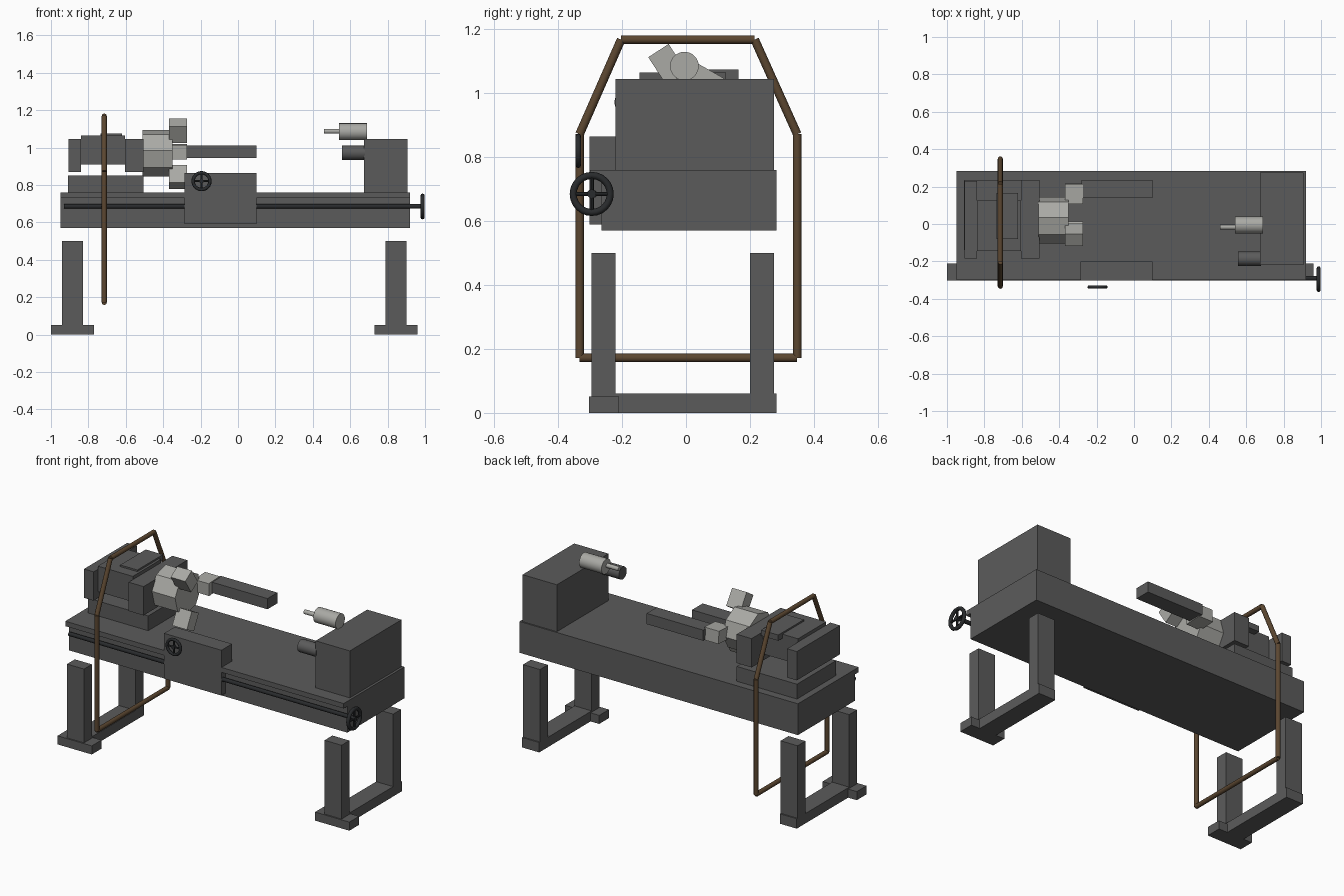
import bpy, math
from mathutils import Vector, Matrix

if "Cube" in bpy.data.objects:
    bpy.data.objects.remove(bpy.data.objects["Cube"])


def material(name, rgb):
    m = bpy.data.materials.new(name)
    m.diffuse_color = (*rgb, 1)
    m.use_nodes = True
    m.node_tree.nodes["Principled BSDF"].inputs["Base Color"].default_value = m.diffuse_color
    return m


GREY = material("grey_iron", (0.105, 0.105, 0.105))
LIGHT = material("light_steel", (0.40, 0.40, 0.375))
BROWN = material("brown_tube", (0.105, 0.062, 0.03))
BLACK = material("black_steel", (0.022, 0.024, 0.026))


def finish(ob, name, mat):
    ob.name = name
    ob.data.materials.append(mat)
    return ob


def box(name, x, y, z, mat=GREY):
    """Box from its (min, max) range on each axis."""
    bpy.ops.mesh.primitive_cube_add(size=1)
    ob = bpy.context.object
    ob.data.transform(Matrix.Translation([(r[0] + r[1]) / 2 for r in (x, y, z)])
                      @ Matrix.Diagonal([r[1] - r[0] for r in (x, y, z)] + [1]))
    return finish(ob, name, mat)


def rod(name, a, b, radius, mat, sides=12, smooth=True):
    """Cylinder between two points."""
    a, b = Vector(a), Vector(b)
    bpy.ops.mesh.primitive_cylinder_add(vertices=sides, radius=radius, depth=(b - a).length,
                                        location=(a + b) / 2)
    ob = bpy.context.object
    ob.rotation_euler = (b - a).to_track_quat('Z', 'Y').to_euler()
    if smooth:
        bpy.ops.object.shade_smooth_by_angle(angle=math.radians(40))
    return finish(ob, name, mat)


def handwheel(name, centre, axis, major, minor):
    """Rim with hub and four spokes, facing along axis."""
    c, n = Vector(centre), Vector(axis)
    bpy.ops.mesh.primitive_torus_add(major_radius=major, minor_radius=minor, location=c,
                                     major_segments=24, minor_segments=8)
    ob = bpy.context.object
    ob.rotation_euler = n.to_track_quat('Z', 'Y').to_euler()
    bpy.ops.object.shade_smooth_by_angle(angle=math.radians(50))
    finish(ob, name + "_rim", BLACK)
    side = n.cross(Vector((0, 0, 1)))
    for d, label in ((side, "cross"), (Vector((0, 0, 1)), "upright")):
        rod(f"{name}_{label}_spoke", c - d * major, c + d * major, minor * 0.6, BLACK, 8)
    rod(name + "_hub", c - n * minor, c + n * minor, minor * 1.3, BLACK)


# Bed with overhanging front lip
box("bed", (-0.95, 0.92), (-0.265, 0.283), (0.57, 0.76))
box("bed_lip", (-0.95, 0.92), (-0.30, -0.265), (0.73, 0.76))

# Stands: two posts on a cross bar, wide foot at the front
for label, cx in (("left", -0.885), ("right", 0.845)):
    post = (cx - 0.057, cx + 0.057)
    box(label + "_front_post", post, (-0.295, -0.22), (0.05, 0.50))
    box(label + "_back_post", post, (0.20, 0.275), (0.05, 0.50))
    box(label + "_cross_bar", post, (-0.295, 0.283), (0, 0.06))
    box(label + "_foot", (cx - 0.115, cx + 0.115), (-0.303, -0.21), (0, 0.052))

# Headstock
box("headstock_base", (-0.91, -0.505), (-0.14, 0.235), (0.76, 0.85))
box("headstock_end_plate", (-0.905, -0.84), (-0.185, 0.23), (0.87, 1.045))
box("headstock_chuck_plate", (-0.605, -0.505), (-0.185, 0.235), (0.87, 1.045))
box("headstock_body", (-0.84, -0.605), (-0.145, 0.125), (0.91, 1.065))
box("headstock_cover", (-0.735, -0.62), (-0.08, 0.165), (1.04, 1.075))

# Octagonal chuck and its three jaws
CY, CZ = 0.02, 0.97
verts = [(x, CY - 0.125 * math.sin(math.radians(45 * k - 7)),
          CZ + 0.125 * math.cos(math.radians(45 * k - 7)))
         for x in (-0.51, -0.35) for k in range(8)]
faces = [(k, k + 8, (k + 1) % 8 + 8, (k + 1) % 8) for k in range(8)]
faces += [tuple(range(8)), tuple(range(15, 7, -1))]
mesh = bpy.data.meshes.new("chuck")
mesh.from_pydata(verts, [], faces)
chuck = bpy.data.objects.new("chuck", mesh)
bpy.context.collection.objects.link(chuck)
finish(chuck, "chuck", LIGHT)
for i in range(3):
    jaw = box(f"chuck_jaw_{i + 1}", (-0.37, -0.272), (-0.038, 0.038), (0.09, 0.195), LIGHT)
    jaw.location = (0, CY, CZ)
    jaw.rotation_euler.x = math.radians(33 + 120 * i)

# Carriage and rear arm
box("carriage", (-0.285, 0.10), (-0.302, -0.20), (0.59, 0.865))
box("rear_arm", (-0.28, 0.10), (0.14, 0.235), (0.945, 1.01))

# Tailstock with spindle, centre point and lower quill
box("tailstock", (0.675, 0.905), (-0.22, 0.275), (0.76, 1.045))
rod("tailstock_spindle", (0.54, -0.005, 1.085), (0.69, -0.005, 1.085), 0.045, LIGHT, 20)
rod("tailstock_point", (0.46, -0.017, 1.087), (0.545, -0.017, 1.087), 0.013, LIGHT)
rod("tailstock_quill", (0.555, -0.186, 0.972), (0.68, -0.186, 0.972), 0.038, GREY, 20)

# Feed rod and handwheels
rod("feed_rod", (-0.93, -0.29, 0.685), (0.985, -0.29, 0.685), 0.012, BLACK)
handwheel("feed_wheel", (0.987, -0.295, 0.685), (1, 0, 0), 0.058, 0.011)
handwheel("carriage_wheel", (-0.195, -0.337, 0.82), (0, 1, 0), 0.045, 0.009)

# Closed tubular guard frame around the headstock end
loop = [(-0.333, 0.172), (-0.333, 0.872), (-0.203, 1.168),
        (0.215, 1.168), (0.348, 0.872), (0.348, 0.172)]
for i, (p, q) in enumerate(zip(loop, loop[1:] + loop[:1])):
    rod(f"guard_tube_{i + 1}", (-0.715, *p), (-0.715, *q), 0.0135, BROWN)
